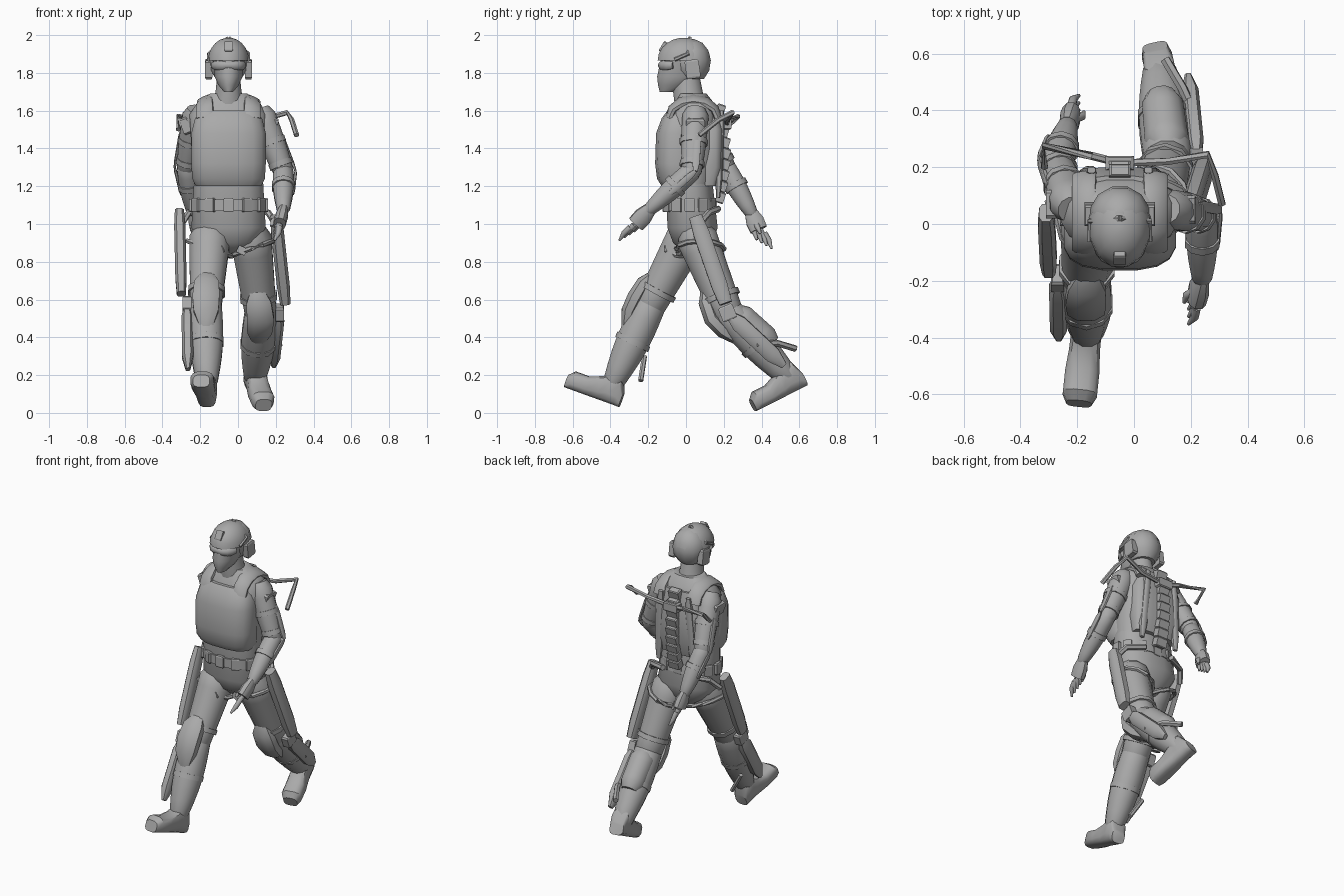
import bpy, bmesh
from math import sin, cos, pi, radians, copysign
from mathutils import Vector, Matrix, Euler

cube = bpy.data.objects.get("Cube")
if cube:
    bpy.data.objects.remove(cube, do_unlink=True)

grey = bpy.data.materials.new("plain grey")
grey.use_nodes = True
grey.diffuse_color = (.4, .4, .4, 1)
grey.node_tree.nodes["Principled BSDF"].inputs["Base Color"].default_value = grey.diffuse_color
X, Y, Z = Matrix.Identity(3)
MID = X * -.05  # the body stands a little off centre
SIDES = {"left": 1, "right": -1}


def V(x, y, z):
    return Vector((x, y, z))


def loft(name, rings, angle=40):
    """Skin a list of equal point rings into one closed object."""
    bm = bmesh.new()
    loops = [[bm.verts.new(point) for point in ring] for ring in rings]
    for lower, upper in zip(loops, loops[1:]):
        for i in range(len(lower)):
            bm.faces.new((lower[i - 1], lower[i], upper[i], upper[i - 1]))
    bm.faces.new(loops[0])
    bm.faces.new(loops[-1])
    bmesh.ops.recalc_face_normals(bm, faces=bm.faces)
    mesh = bpy.data.meshes.new(name)
    bm.to_mesh(mesh)
    bm.free()
    mesh.materials.append(grey)
    obj = bpy.data.objects.new(name, mesh)
    bpy.context.collection.objects.link(obj)
    bpy.ops.object.select_all(action='DESELECT')
    obj.select_set(True)
    bpy.context.view_layer.objects.active = obj
    bpy.ops.object.shade_smooth_by_angle(angle=radians(angle))


def section(centre, u, v, ru, rv, power=2, count=12):
    """A superellipse ring: power 2 is round, higher is boxier."""
    def bend(value):
        return copysign(abs(value) ** (2 / power), value)
    turns = [2 * pi * (i + .5) / count for i in range(count)]
    return [centre + u * ru * bend(cos(t)) + v * rv * bend(sin(t)) for t in turns]


def limb(name, path, radii, flat=1, side=X, power=2, count=10):
    """Sections square to a path, as wide as radii along side."""
    rings = []
    for i, point in enumerate(path):
        along = (path[min(i + 1, len(path) - 1)] - path[max(i - 1, 0)]).normalized()
        u = (side - along * side.dot(along)).normalized()
        rings.append(section(point, u, along.cross(u), radii[i], radii[i] * flat, power, count))
    loft(name, rings)


def bone(name, a, b, start, end, bulge=0):
    """A muscled segment with rounded ends."""
    steps = [i / 6 for i in range(7)]
    along = (b - a).normalized()
    path = [a.lerp(b, t) for t in steps]
    radii = [start + (end - start) * t + bulge * sin(pi * t) for t in steps]
    path = [a - along * start * .6] + path + [b + along * end * .6]
    limb(name, path, [start * .7] + radii + [end * .7], count=12)


def slab(name, a, b, width, flat=.5, side=Y, tip=.6):
    """A flat bar that narrows at both tips."""
    path = [a.lerp(b, t) for t in (0, .2, .8, 1)]
    limb(name, path, [width * tip, width, width, width * tip], flat, side, 3, 8)


def strap(name, a, b, t, radius):
    """A cuff around the segment from a to b."""
    start = a.lerp(b, t)
    limb(name, [start, start + (b - a).normalized() * .03], [radius, radius])


def tube(name, path, radius=.014):
    limb(name, path, [radius] * len(path), side=V(1, .3, .2), count=6)


def stack(name, levels, power=2.4):
    """Level sections given as height, front, back and half width."""
    loft(name, [section(MID + V(0, (front + back) / 2, z), X, Y, half, (back - front) / 2, power, 16)
                for z, front, back, half in levels])


def dome(name, centre, size, start):
    """The part of an ellipsoid above the start angle."""
    rings = []
    for i in range(6):
        a = radians(start + (82 - start) * i / 5)
        rings.append(section(centre + Z * size.z * sin(a), X, Y, size.x * cos(a), size.y * cos(a)))
    loft(name, rings)


def box(name, centre, size, turn=(0, 0, 0)):
    frame = Matrix.Translation(centre) @ Euler(map(radians, turn)).to_matrix().to_4x4()
    corners = [(-1, -1), (1, -1), (1, 1), (-1, 1)]
    loft(name, [[frame @ V(x * k * size.x / 2, y * k * size.y / 2, z * size.z / 2) for x, y in corners]
                for z, k in ((-1, .8), (-.8, 1), (.8, 1), (1, .8))], 20)


# Trunk, armour plates and belt
stack("hips", [(.84, 0, .1, .06), (.9, -.07, .14, .15), (.98, -.1, .17, .2), (1.24, -.11, .14, .185)])
stack("torso", [(1.2, -.1, .14, .185), (1.4, -.12, .18, .2), (1.58, -.09, .17, .21),
                (1.64, -.06, .15, .17), (1.69, -.04, .11, .1)])
stack("neck", [(1.62, -.06, .11, .09), (1.7, -.07, .09, .07), (1.8, -.07, .07, .06)], 2)
stack("chest_plate", [(1.2, -.13, .06, .175), (1.24, -.155, .07, .195), (1.32, -.165, .07, .2), (1.48, -.16, .07, .2),
                      (1.56, -.13, .06, .18), (1.6, -.1, .05, .14)], 2.8)
stack("back_plate", [(1.2, .06, .17, .15), (1.3, .06, .2, .17), (1.5, .06, .2, .17), (1.62, .05, .17, .12)], 3.5)
stack("belt", [(1.07, -.115, .165, .195), (1.13, -.115, .155, .195)])
for i in range(12):
    turn = 30 * i
    spot = MID + V(.195 * cos(radians(turn)), .02 + .13 * sin(radians(turn)), 1.1)
    box(f"belt_pouch_{i}", spot, V(.03, .055, .075), (0, 0, turn))

# Head, mask and helmet
stack("masked_face", [(1.7, -.14, -.06, .025), (1.735, -.15, .03, .055), (1.78, -.155, .08, .075),
                      (1.9, -.13, .1, .09)], 2)
dome("helmet_back", MID + V(0, .03, 1.86), V(.108, .105, .12), -50)
dome("helmet", MID + V(0, -.01, 1.865), V(.112, .145, .122), 0)
box("helmet_mount", MID + V(0, -.115, 1.935), V(.045, .035, .06), (-30, 0, 0))
arc = [radians(20 * i - 80) for i in range(9)]
limb("goggles", [MID + V(.082 * sin(a), -.055 - .082 * cos(a), 1.84) for a in arc],
     [.016 + .01 * abs(sin(2 * a)) for a in arc], .7, Z)

for side, s in SIDES.items():
    centre = MID + X * s * .105
    box(side + "_ear_cup", centre + V(0, .035, 1.82), V(.038, .075, .1), (8, 0, 0))
    tube(side + "_helmet_rail", [centre + V(0, -.06, 1.87), centre + V(0, .01, 1.9), MID + V(0, .02, 1.985)], .011)
    bend = [i * pi / 6 for i in range(7)]
    limb(side + "_shoulder_strap", [centre + V(s * .02, .04 - .13 * cos(a), 1.56 + .1 * sin(a)) for a in bend],
         [.045] * len(bend), .4, V(s, 0, -.45), 3)

# Arms, each from shoulder, elbow, wrist and knuckles
ARMS = {"left": (V(.13, .05, 1.57), V(.24, .03, 1.28), V(.24, -.19, 1.08), V(.22, -.265, 1)),
        "right": (V(-.225, .07, 1.57), V(-.27, .21, 1.3), V(-.235, .345, 1.06), V(-.22, .385, .97))}
for side, (shoulder, elbow, wrist, knuckles) in ARMS.items():
    s = SIDES[side]
    bone(side + "_upper_arm", shoulder, elbow, .072, .055, .005)
    bone(side + "_forearm", elbow, wrist, .054, .036, .01)
    strap(side + "_upper_arm_strap", shoulder, elbow, .42, .075)
    strap(side + "_elbow_strap", shoulder, elbow, .82, .066)
    strap(side + "_forearm_strap", elbow, wrist, .35, .064)
    palm = [wrist, wrist.lerp(knuckles, .5), knuckles]
    limb(side + "_palm", palm, [.036, .05, .048], .7, Y, 2.5)
    reach = (knuckles - wrist).normalized() * .036
    for i in range(4):
        spread = V(0, .02, .012 * s) * (i - 1.5)
        joint = knuckles + reach + spread * 1.3
        tip = joint + reach - V(.015 * s, 0, .012)
        limb(f"{side}_finger_{i}", [knuckles + spread, joint, tip], [.016, .015, .006])
    joint = palm[1] + reach - X * s * .04
    limb(side + "_thumb", [palm[1], joint, joint + reach], [.018, .014, .007])
    # Outer arm braces
    out = V(.065 * s, .02, 0)
    slab(side + "_upper_arm_brace", shoulder.lerp(elbow, .3) + out, elbow + out, .02)
    slab(side + "_forearm_brace", elbow + out, elbow.lerp(wrist, .6) + out * .8, .018)
    box(side + "_shoulder_pad", shoulder + V(.05 * s, 0, -.05), V(.05, .1, .09), (0, 20 * s, 0))


def boot(name, heel, pitch, yaw):
    """Upright sections from toe to heel, pitched as the foot rolls."""
    frame = Matrix.Translation(heel) @ Euler((radians(pitch), 0, radians(yaw))).to_matrix().to_4x4()
    shape = [(-.31, .07, .045), (-.28, .1, .062), (-.2, .1, .062), (-.13, .13, .056), (-.08, .17, .055),
             (-.03, .16, .055), (0, .08, .045)]
    loft(name, [[frame @ p for p in section(V(0, y, top / 2), X, Z, half, top / 2, 3)]
                for y, top, half in shape])


# Legs, each from hip, knee and ankle, with the strapped-on gear
LEGS = {"left": (V(.07, .06, .92), V(.12, .22, .53), V(.09, .54, .19)),
        "right": (V(-.15, 0, .92), V(-.17, -.19, .57), V(-.165, -.38, .17))}
for side, (hip, knee, ankle) in LEGS.items():
    s = SIDES[side]
    thigh, shin = knee - hip, ankle - knee
    bone(side + "_thigh", hip, knee, .112, .086)
    bone(side + "_shin", knee, ankle, .086, .06, .018)
    strap(side + "_thigh_strap", hip, knee, .75, .102)
    strap(side + "_shin_strap", knee, ankle, .45, .096)
    front = thigh.cross(X).normalized() * .085
    pad = [knee + front * .8 - thigh * .36, knee + front - thigh * .22, knee + front * 1.05,
           knee + front * 1.05 + shin * .18, knee + front * .8 + shin * .38]
    if front.y > 0:
        pad = [point - 2 * front for point in pad]
    limb(side + "_knee_pad", pad, [.04, .07, .076, .07, .035], .6, X, 2.5, 8)
    out = X * s * .1
    box(side + "_knee_joint", knee + out, V(.045, .08, .08), (22 * s, 0, 0))
    slab(side + "_calf_strut", knee + out, ankle + out + V(0, -.02, .06), .045, .7, Y, .4)
    ring = [i * pi / 6 for i in range(13)]
    tube(side + "_leg_strap", [hip + V(.117 * cos(a), .015 + .127 * sin(a), s * .04 * cos(a) - .05) for a in ring])
    box(side + "_strap_buckle", hip + V(-.05 * s, -.1, -.06), V(.05, .025, .04), (0, 25 * s, 0))
    centre = MID + Y * .17
    tube(side + "_hip_link", [centre + V(s * .1, 0, 1.08), centre + V(s * .21, -.05, 1.06),
                              centre + V(s * .25, -.1, 1)], .018)
    # Strut and armour up the back
    slab(side + "_back_strut", centre + V(s * .13, 0, 1.14), centre + V(s * .1, .02, 1.6), .024, .8, X)

bone("left_calf", V(.115, .29, .5), V(.1, .42, .39), .08, .075)
boot("left_boot", V(.07, .64, .145), 26, 13)
boot("right_boot", V(-.165, -.355, .03), -20, -6)
slab("left_thigh_case", V(.2, .05, 1.04), V(.25, .21, .58), .045, .8, Y, .8)
slab("right_thigh_case", V(-.31, .04, 1.07), V(-.3, -.16, .63), .045, .7, Y, .8)
tube("left_heel_bar", [V(.22, .37, .36), V(.17, .48, .37), V(.11, .58, .34)], .018)
tube("right_heel_bar", [V(-.25, -.22, .3), V(-.17, -.24, .17)])

# Segmented spine and the arms that reach over the shoulders
for i in range(9):
    box(f"spine_segment_{i}", MID + V(0, .17 + .04 * sin(pi * (i + 1) / 10), 1.14 + i * .058),
        V(.075, .045, .06), (-18, 0, 0))
hub = MID + V(0, .215, 1.53)
box("shoulder_arm_hub", hub, V(.1, .05, .06))
tube("left_shoulder_arm", [hub, V(.12, .22, 1.55), V(.26, .245, 1.59), V(.285, .17, 1.55), V(.31, .07, 1.47)])
tube("right_shoulder_arm", [hub, V(-.15, .24, 1.55), V(-.32, .275, 1.57), V(-.315, .2, 1.5)])
